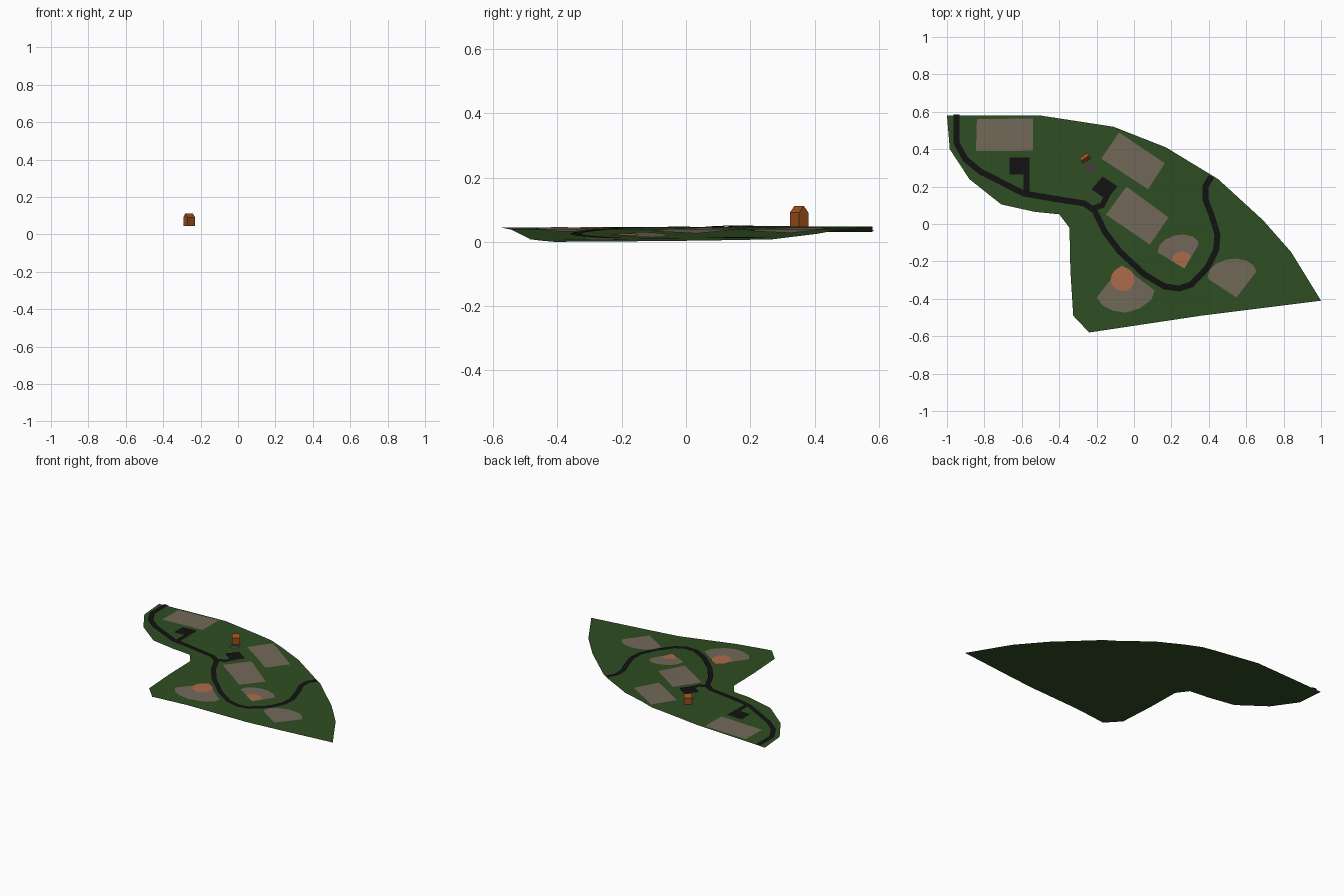
import bpy, bmesh, math
from mathutils import Vector

if "Cube" in bpy.data.objects:
    bpy.data.objects.remove(bpy.data.objects["Cube"])

# Ground height along x (piecewise linear), shared by everything draped on it
KNOTS = [(-1.0, .030), (-.8, .037), (-.5, .047), (-.2, .044), (0, .038),
         (.2, .023), (.4, .008), (.65, .004), (1.0, 0.0)]


def height(x):
    for (x0, z0), (x1, z1) in zip(KNOTS, KNOTS[1:]):
        if x <= x1:
            return z0 + (z1 - z0) * (x - x0) / (x1 - x0)
    return KNOTS[-1][1]


def material(name, rgb):
    m = bpy.data.materials.new(name)
    m.diffuse_color = (*rgb, 1)
    m.use_nodes = True
    m.node_tree.nodes["Principled BSDF"].inputs["Base Color"].default_value = m.diffuse_color
    return m


GRASS = material("grass", (.028, .075, .016))
ASPHALT = material("asphalt", (.006, .006, .006))
TURF = material("dry_field", (.17, .14, .10))
CLAY = material("clay", (.42, .15, .07))
BRICK = material("building_orange", (.32, .08, .012))
PAD = material("paving", (.06, .05, .05))


def finish(bm, name, mat):
    me = bpy.data.meshes.new(name)
    bm.to_mesh(me)
    bm.free()
    ob = bpy.data.objects.new(name, me)
    bpy.context.collection.objects.link(ob)
    me.materials.append(mat)
    return ob


def drape(name, polys, mat, lift):
    """Flat polygons cut at the height knots and laid over the ground."""
    bm = bmesh.new()
    for pts in polys:
        bm.faces.new([bm.verts.new((x, y, 0)) for x, y in pts])
    bmesh.ops.remove_doubles(bm, verts=bm.verts[:], dist=1e-5)
    bmesh.ops.triangulate(bm, faces=bm.faces[:])
    for x, _ in KNOTS[1:-1]:
        bmesh.ops.bisect_plane(bm, geom=bm.verts[:] + bm.edges[:] + bm.faces[:],
                               plane_co=(x, 0, 0), plane_no=(1, 0, 0))
    bm.normal_update()
    for f in bm.faces[:]:
        if f.normal.z < 0:
            f.normal_flip()
    for v in bm.verts:
        v.co.z = height(v.co.x) + lift
    return finish(bm, name, mat)


def road(name, pts, width):
    """Mitred ribbon along a path."""
    p = [Vector(q) for q in pts]
    left, right = [], []
    for i, q in enumerate(p):
        a = (q - p[i - 1]).normalized() if i else (p[1] - q).normalized()
        b = (p[i + 1] - q).normalized() if i < len(p) - 1 else a
        t = (a + b).normalized()
        n = Vector((-t.y, t.x)) * (width / 2 / max(t.dot(a), .5))
        left.append(q + n)
        right.append(q - n)
    quads = [(right[i], right[i + 1], left[i + 1], left[i]) for i in range(len(p) - 1)]
    drape(name, quads, ASPHALT, .004)


# Park ground
drape("ground", [[
    (-1, .58), (-.985, .40), (-.88, .24), (-.71, .105), (-.53, .065), (-.40, .052),
    (-.345, -.02), (-.34, -.25), (-.325, -.49), (-.24, -.58), (.36, -.49), (1, -.41),
    (.84, -.15), (.69, .02), (.45, .24), (.17, .41), (-.11, .52), (-.5, .58)]], GRASS, 0)

# Roads
road("main_road", [
    (-.95, .585), (-.95, .435), (-.90, .345), (-.82, .28), (-.59, .163), (-.40, .131),
    (-.265, .11), (-.21, .07), (-.157, -.04), (-.077, -.147), (.056, -.27), (.163, -.334),
    (.243, -.345), (.307, -.323), (.393, -.233), (.44, -.136), (.446, -.056),
    (.414, .05), (.382, .131), (.382, .20), (.414, .255)], .032)
road("west_lot_drive", [(-.575, .16), (-.575, .27)], .03)
road("centre_lot_drive", [(-.23, .08), (-.17, .10), (-.14, .16)], .03)

# Parking lots
drape("west_parking_lot", [[(-.665, .355), (-.665, .265), (-.56, .265), (-.56, .355)]],
      ASPHALT, .005)
drape("centre_parking_lot", [[(-.168, .254), (-.227, .185), (-.147, .131), (-.088, .20)]],
      ASPHALT, .006)

# Rectangular sports fields
drape("north_west_field", [[(-.84, .56), (-.845, .39), (-.54, .392), (-.54, .565)]], TURF, .002)
drape("north_field", [[(-.08, .49), (-.175, .35), (.075, .185), (.165, .325)]], TURF, .002)
drape("centre_field", [[(-.04, .20), (-.15, .05), (.085, -.11), (.185, .035)]], TURF, .002)

# Fan-shaped ball fields
drape("south_ball_field", [[
    (-.065, -.222), (.11, -.355), (.094, -.404), (.03, -.452), (-.045, -.474),
    (-.115, -.463), (-.168, -.436), (-.2, -.393)]], TURF, .002)
drape("inner_ball_field", [[
    (.27, -.238), (.126, -.152), (.136, -.115), (.168, -.083), (.217, -.061),
    (.265, -.056), (.313, -.067), (.34, -.088), (.345, -.11)]], TURF, .002)
drape("east_ball_field", [[
    (.548, -.393), (.393, -.291), (.404, -.243), (.441, -.211), (.495, -.19),
    (.548, -.185), (.602, -.195), (.639, -.222), (.655, -.254)]], TURF, .002)

# Clay infields
drape("south_infield", [
    [(-.065, -.222)] + [(-.06 + .063 * math.cos(a), -.295 + .063 * math.sin(a))
                        for a in [math.radians(130 + 20 * i) for i in range(15)]]], CLAY, .004)
drape("inner_infield", [[
    (.27, -.238), (.203, -.198), (.208, -.172), (.23, -.152), (.26, -.147),
    (.29, -.156), (.302, -.176)]], CLAY, .004)

# Paved pad beside the building
drape("picnic_pad", [[(-.26, .322), (-.26, .273), (-.21, .273), (-.21, .322)]], PAD, .004)

# Gabled building: pentagon profile extruded along its ridge
bm = bmesh.new()
prof = [(-.018, 0), (.018, 0), (.018, .045), (0, .066), (-.018, .045)]
face = bm.faces.new([bm.verts.new((-.025, y, z)) for y, z in prof])
ext = bmesh.ops.extrude_face_region(bm, geom=[face], use_keep_orig=True)
bmesh.ops.translate(bm, vec=(.05, 0, 0),
                    verts=[g for g in ext["geom"] if isinstance(g, bmesh.types.BMVert)])
bmesh.ops.recalc_face_normals(bm, faces=bm.faces[:])
house = finish(bm, "building", BRICK)
house.location = (-.261, .352, .046)
house.rotation_euler.z = math.radians(35)
